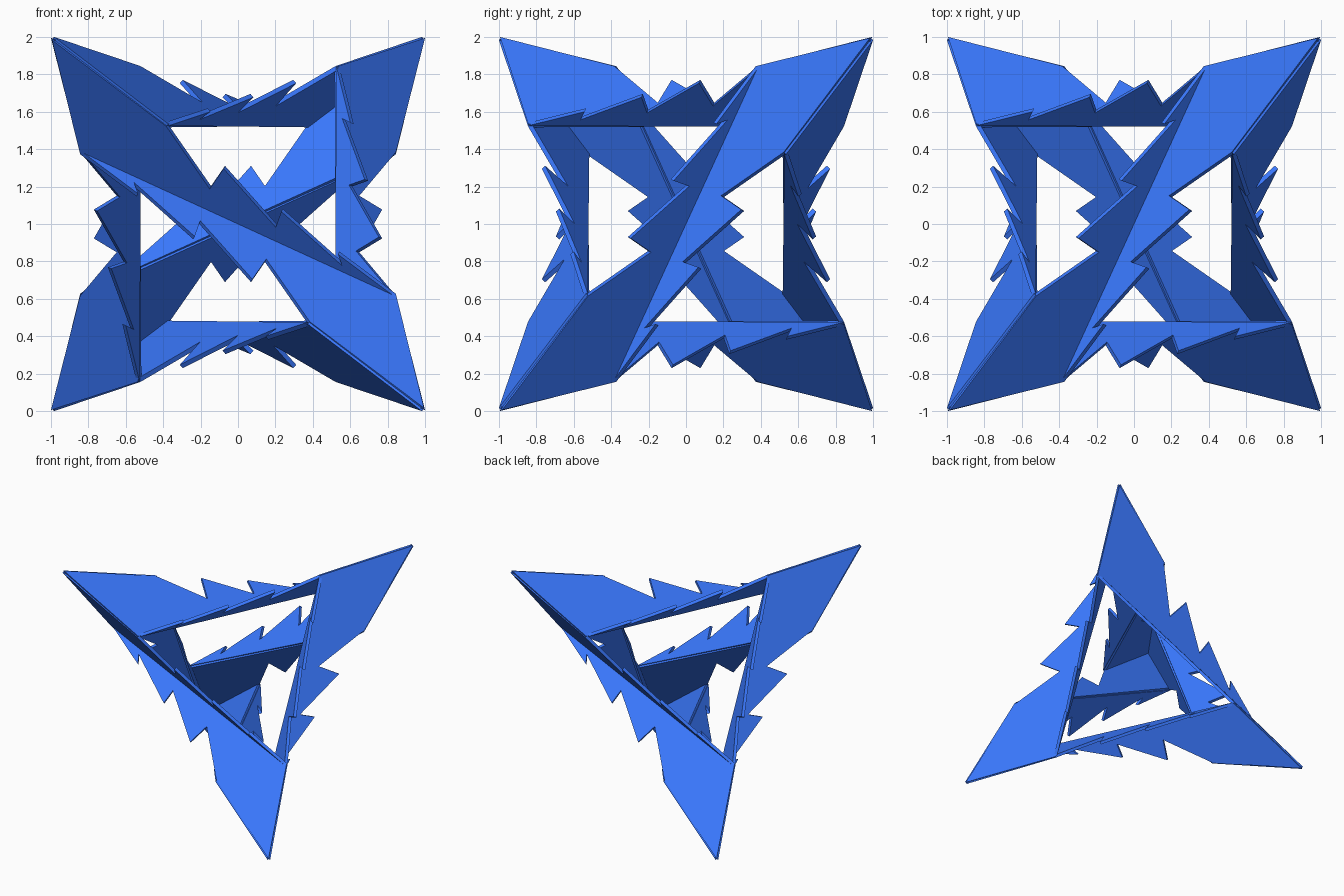
import bpy
from mathutils import Matrix

if "Cube" in bpy.data.objects:
    bpy.data.objects.remove(bpy.data.objects["Cube"])

THICK = 0.025
SHRINK = 0.991  # leaves room for plate thickness at the four tips

mat = bpy.data.materials.new("blue")
mat.diffuse_color = (0.042, 0.19, 1.0, 1)
mat.use_nodes = True
mat.node_tree.nodes["Principled BSDF"].inputs["Base Color"].default_value = mat.diffuse_color

# Outline of one flat plate, seen along x: pointed tip, long straight edge, saw-toothed edge
outline = [
    (1.0, 1.0), (0.384, 0.848), (-0.384, -0.848),
    (-0.156, -0.543), (-0.217, -0.565),
    (0.075, -0.237), (-0.01, -0.207),
    (0.306, 0.074), (0.197, 0.149),
    (0.535, 0.384),
]


def on_plane(y, z):
    # Every plate lies in this tilted plane
    return tuple(SHRINK * c for c in (0.535 + 0.859 * y - 0.394 * z, y, z))


mesh = bpy.data.meshes.new("toothed_plate")
mesh.from_pydata([on_plane(y, z) for y, z in outline], [], [range(len(outline))])
mesh.materials.append(mat)

# Twelve copies by the rotations of a tetrahedron: three axis cycles times four half-turns
cycle = Matrix(((0, 0, 1), (1, 0, 0), (0, 1, 0))).to_4x4()
half_turns = [(1, 1, 1), (1, -1, -1), (-1, 1, -1), (-1, -1, 1)]
lift = Matrix.Translation((0, 0, 1))

for t, signs in enumerate(half_turns):
    turn = Matrix.Diagonal((*signs, 1))
    rot = Matrix.Identity(4)
    for k in range(3):
        plate = bpy.data.objects.new(f"toothed_plate_{t * 3 + k + 1}", mesh)
        bpy.context.collection.objects.link(plate)
        plate.matrix_world = lift @ turn @ rot
        solid = plate.modifiers.new("thickness", 'SOLIDIFY')
        solid.thickness = THICK
        solid.offset = 0
        rot = cycle @ rot
